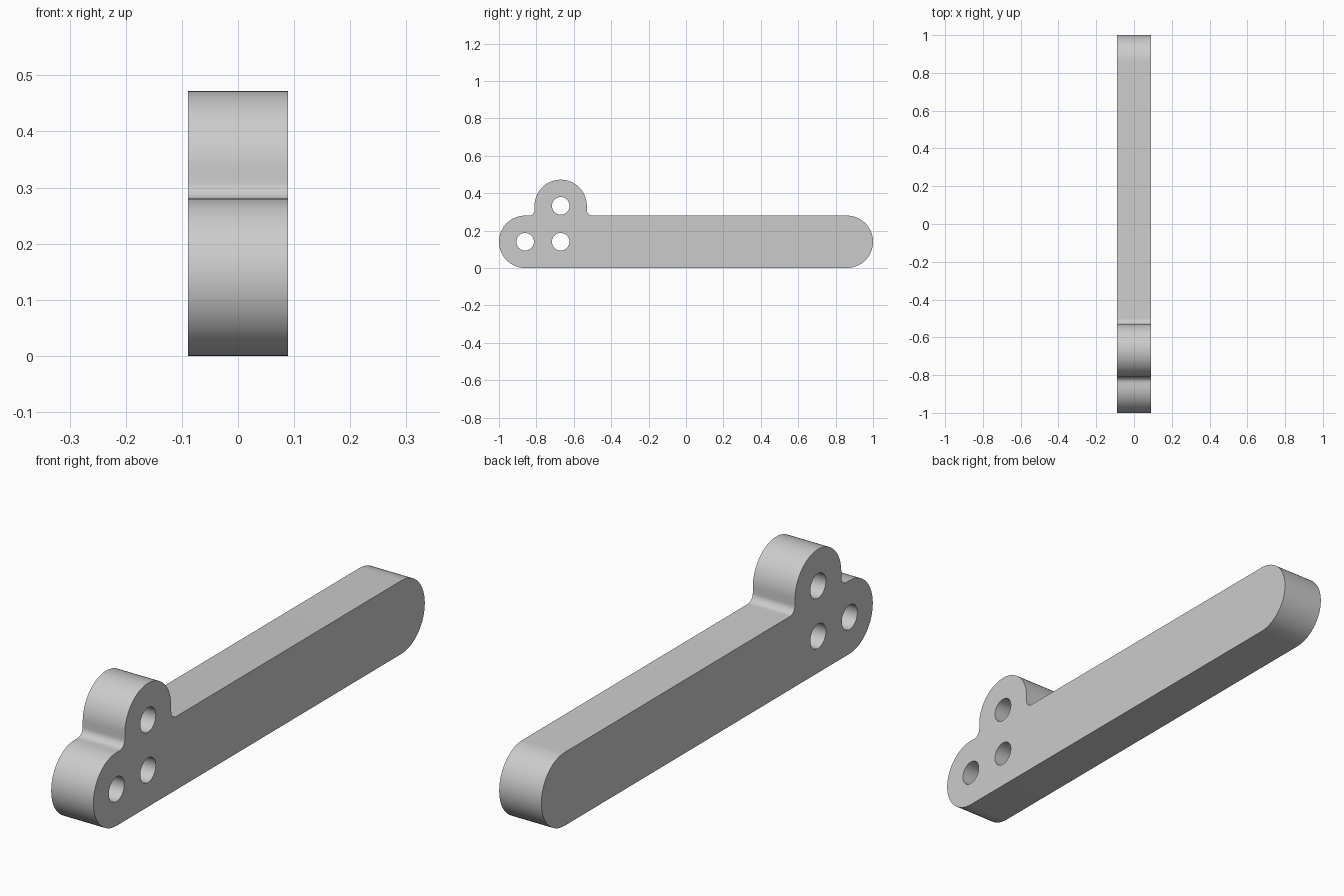
import bpy
import bmesh
from math import cos, sin, radians
from mathutils import Vector

WIDTH = 0.178
R = 0.14          # bar end and lobe radius
FILLET = 0.03
HOLE_R = 0.047
END = 1 - R       # y of the bar end centres
LOBE_Y, LOBE_Z = -0.67, 0.332

cube = bpy.data.objects.get("Cube")
if cube:
    bpy.data.objects.remove(cube, do_unlink=True)


def arc(y, z, r, start, stop, steps):
    """Points in the y-z plane along an arc, angles in degrees."""
    angles = [radians(start + (stop - start) * i / steps) for i in range(steps + 1)]
    return [(y + r * cos(a), z + r * sin(a)) for a in angles]


def add_loop(bm, points):
    verts = [bm.verts.new((-WIDTH / 2, y, z)) for y, z in points]
    return [bm.edges.new((v, verts[i - 1])) for i, v in enumerate(verts)]


# Outline: rounded bar with a filleted lobe on top
side = R + FILLET
outline = (
    arc(END, R, R, -90, 90, 32)
    + arc(LOBE_Y + side, 2 * R + FILLET, FILLET, 270, 180, 10)
    + arc(LOBE_Y, LOBE_Z, R, 0, 180, 32)
    + arc(LOBE_Y - side, 2 * R + FILLET, FILLET, 0, -90, 10)
    + arc(-END, R, R, 90, 270, 32)
)

# Three through holes
holes = [(-END, R), (LOBE_Y, R), (LOBE_Y, LOBE_Z)]

bm = bmesh.new()
edges = add_loop(bm, outline)
for y, z in holes:
    edges += add_loop(bm, arc(y, z, HOLE_R, 0, 360, 32)[:-1])

# Fill the profile and extrude it across the width
bmesh.ops.triangle_fill(bm, use_beauty=True, use_dissolve=False, edges=edges,
                        normal=Vector((-1, 0, 0)))
result = bmesh.ops.extrude_face_region(bm, geom=bm.faces[:], use_keep_orig=True)
moved = [g for g in result["geom"] if isinstance(g, bmesh.types.BMVert)]
bmesh.ops.translate(bm, verts=moved, vec=(WIDTH, 0, 0))
bmesh.ops.recalc_face_normals(bm, faces=bm.faces[:])

mesh = bpy.data.meshes.new("lever_arm")
bm.to_mesh(mesh)
bm.free()
lever = bpy.data.objects.new("lever_arm", mesh)
bpy.context.collection.objects.link(lever)

# Plain grey material
grey = bpy.data.materials.new("light_grey")
grey.use_nodes = True
colour = (0.6, 0.6, 0.6, 1)
grey.diffuse_color = colour
grey.node_tree.nodes["Principled BSDF"].inputs["Base Color"].default_value = colour
mesh.materials.append(grey)

# Smooth curved walls, sharp rims
bpy.ops.object.select_all(action="DESELECT")
lever.select_set(True)
bpy.context.view_layer.objects.active = lever
bpy.ops.object.shade_smooth_by_angle(angle=radians(30))
